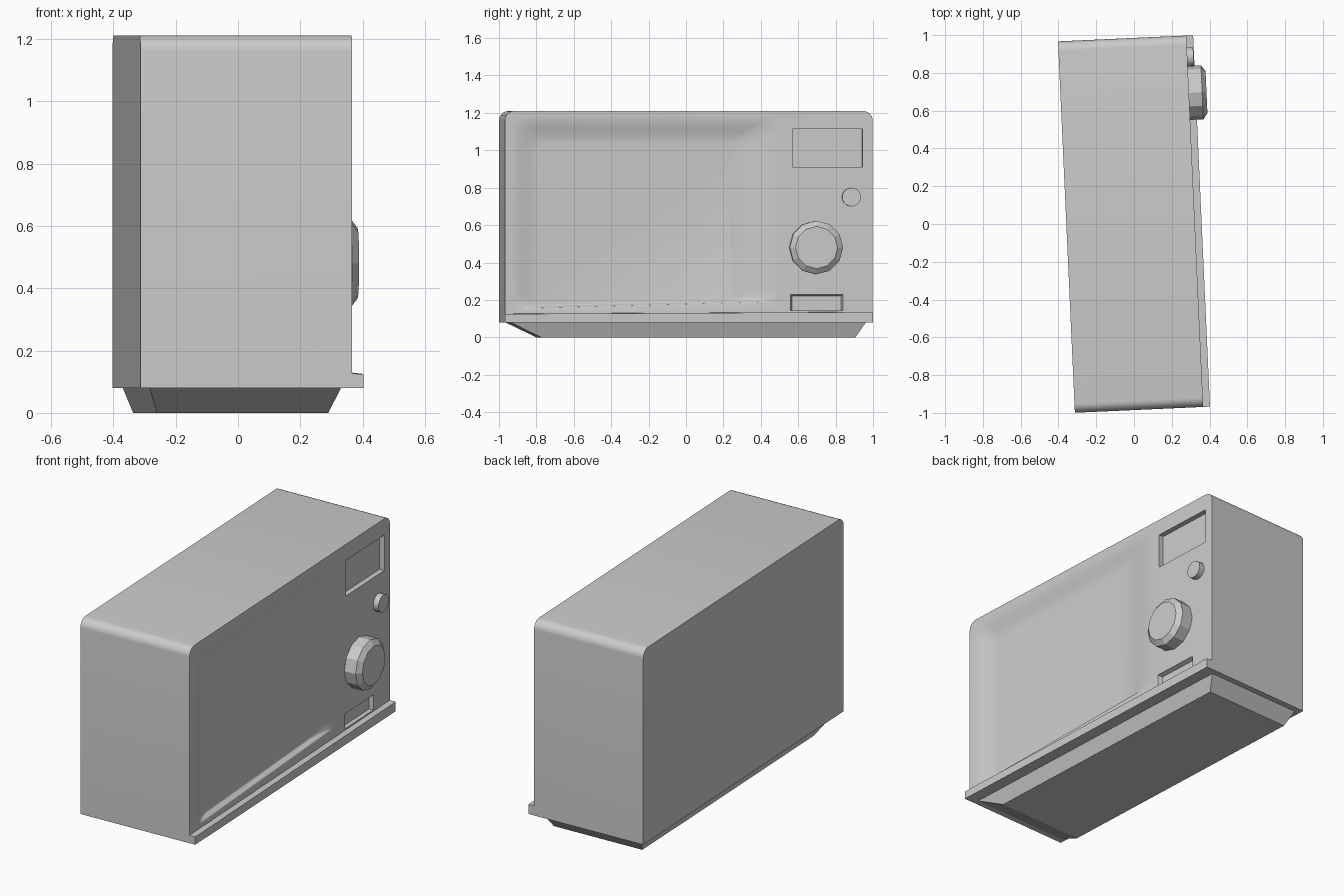
import bpy, bmesh, math

if "Cube" in bpy.data.objects:
    bpy.data.objects.remove(bpy.data.objects["Cube"])

ROT = math.radians(2.6)   # whole oven is turned slightly about z
FRONT = 0.322             # door plane, local x
BACK = -0.358
HALF = 0.984              # half length, local y


def loft(name, rings):
    """Closed solid through matching rings of points, capped at both ends."""
    bm = bmesh.new()
    loops = [[bm.verts.new(p) for p in r] for r in rings]
    n = len(loops[0])
    for a, b in zip(loops, loops[1:]):
        for i in range(n):
            j = (i + 1) % n
            bm.faces.new((a[i], a[j], b[j], b[i]))
    bm.faces.new(loops[0])
    bm.faces.new(loops[-1])
    bmesh.ops.recalc_face_normals(bm, faces=bm.faces)
    me = bpy.data.meshes.new(name)
    bm.to_mesh(me)
    bm.free()
    ob = bpy.data.objects.new(name, me)
    ob.rotation_euler.z = ROT
    bpy.context.collection.objects.link(ob)
    return ob


def rect(x, y0, y1, z0, z1):
    return [(x, y0, z0), (x, y1, z0), (x, y1, z1), (x, y0, z1)]


def rounded(y0, y1, z0, z1, r, seg=6):
    """Rounded rectangle in y/z."""
    pts = []
    corners = [(y1 - r, z1 - r), (y0 + r, z1 - r), (y0 + r, z0 + r), (y1 - r, z0 + r)]
    for q, (cy, cz) in enumerate(corners):
        for k in range(seg + 1):
            a = math.pi / 2 * (q + k / seg)
            pts.append((cy + r * math.cos(a), cz + r * math.sin(a)))
    return pts


def disc(x, y, z, r, n):
    return [(x, y + r * math.cos(2 * math.pi * i / n), z + r * math.sin(2 * math.pi * i / n))
            for i in range(n)]


def boolean(target, other, op):
    m = target.modifiers.new("bool", 'BOOLEAN')
    m.operation, m.object, m.solver = op, other, 'EXACT'
    bpy.context.view_layer.objects.active = target
    bpy.ops.object.modifier_apply(modifier=m.name)
    bpy.data.objects.remove(other)


def smooth(ob, angle):
    bpy.ops.object.select_all(action='DESELECT')
    ob.select_set(True)
    bpy.context.view_layer.objects.active = ob
    bpy.ops.object.shade_smooth_by_angle(angle=math.radians(angle))


# Case: box with rounded upper edges
R, top = 0.05, 1.21
profile = [(-HALF, 0.08), (HALF, 0.08)]
for sign, start in ((1, 0), (-1, 90)):
    for k in range(7):
        a = math.radians(start + 15 * k)
        profile.append((sign * (HALF - R) + R * math.cos(a), top - R + R * math.sin(a)))
case = loft("case", [[(x, y, z) for y, z in profile] for x in (BACK, FRONT)])

# Sill along the bottom of the front
sill = loft("sill", [
    [(0.2, y, 0.08), (0.358, y, 0.08), (0.358, y, zt - 0.004), (0.2, y, zt)]
    for y, zt in ((-HALF, 0.129), (HALF, 0.139))])
boolean(case, sill, 'UNION')

# Softly dished door with a sloping ledge at its foot
outer = rounded(-0.95, 0.50, 0.155, 1.18, 0.08)
inner = rounded(-0.80, 0.25, 0.17, 1.04, 0.04)
rings = []
for t, depth in [(0, -0.03)] + [(k / 8, 0.03 * (k / 8) ** 2 * (3 - k / 4)) for k in range(9)]:
    ring = []
    for (ya, za), (yb, zb) in zip(outer, inner):
        y, z = ya + (yb - ya) * t, za + (zb - za) * t
        z += 0.035 * (y + 0.8) / 1.06 * max(0, 1 - z)
        ring.append((FRONT - depth, y, z))
    rings.append(ring)
boolean(case, loft("door_cutter", rings), 'DIFFERENCE')

# Display window and push-button slot recesses
for y0, y1, z0, z1, d, t in ((0.555, 0.93, 0.91, 1.115, 0.03, 0.0),
                             (0.545, 0.825, 0.143, 0.23, 0.025, 0.008)):
    cutter = loft("recess_cutter", [
        rect(FRONT + 0.02, y0, y1, z0, z1), rect(FRONT, y0, y1, z0, z1),
        rect(FRONT - d, y0 + t, y1 - t, z0, z1 - t)])
    boolean(case, cutter, 'DIFFERENCE')
smooth(case, 30)

# Tapered foot
loft("base", [
    [(x0, y0, z), (x1, y0, z), (x1, y1, z), (x0, y1, z)]
    for x0, x1, y0, y1, z in ((-0.296, 0.254, -0.787, 0.895, 0.0),
                              (-0.327, 0.288, -0.952, 0.95, 0.08))])

# Twelve-sided dial
loft("dial", [disc(FRONT + dx, 0.68, 0.48, r, 12)
              for dx, r in ((-0.005, 0.143), (0.07, 0.143), (0.093, 0.113))])

# Small round button
button = loft("button", [disc(FRONT + dx, 0.87, 0.75, 0.05, 20) for dx in (-0.005, 0.033)])
smooth(button, 30)
